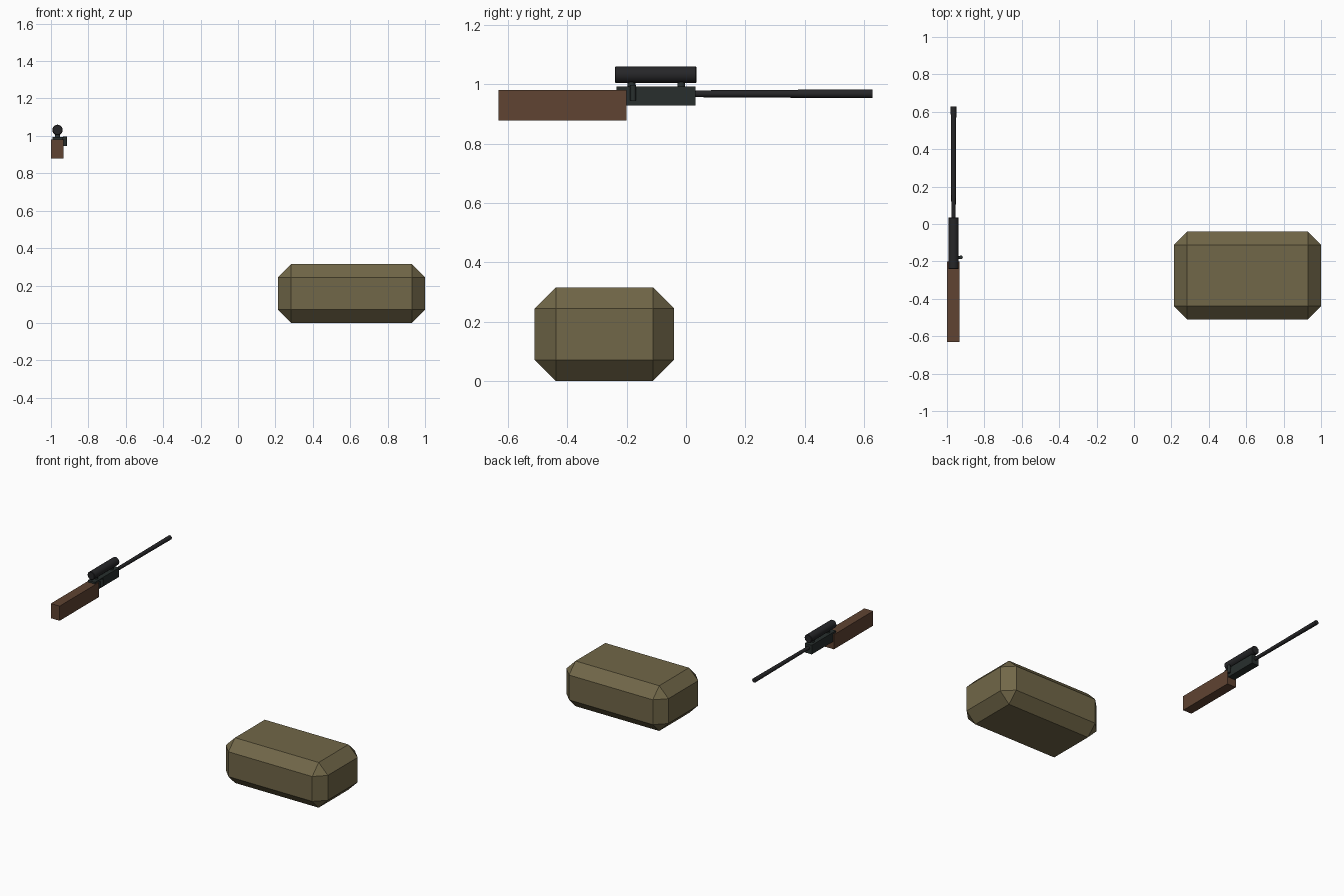
import bpy, math
from mathutils import Vector

if "Cube" in bpy.data.objects:
    bpy.data.objects.remove(bpy.data.objects["Cube"])


def material(name, rgb):
    m = bpy.data.materials.new(name)
    m.diffuse_color = (*rgb, 1)
    m.use_nodes = True
    m.node_tree.nodes["Principled BSDF"].inputs["Base Color"].default_value = m.diffuse_color
    return m


CANVAS = material("olive canvas", (0.165, 0.135, 0.065))
WOOD = material("brown wood", (0.115, 0.057, 0.032))
BLACK = material("blued black", (0.019, 0.019, 0.021))
STEEL = material("dark steel", (0.021, 0.028, 0.027))
RX = -0.965  # rifle centre line


def bevel(ob, width):
    mod = ob.modifiers.new("chamfer", 'BEVEL')
    mod.width = width
    mod.segments = 1
    mod.limit_method = 'ANGLE'
    mod.angle_limit = math.radians(40)


def box(name, lo, hi, mat):
    lo, hi = Vector(lo), Vector(hi)
    bpy.ops.mesh.primitive_cube_add(size=1, location=(lo + hi) / 2)
    ob = bpy.context.object
    ob.name = name
    ob.scale = hi - lo
    bpy.ops.object.transform_apply(location=False, rotation=False, scale=True)
    ob.data.materials.append(mat)
    return ob


def rod(name, a, b, r1, r2, mat, sides=16):
    a, b = Vector(a), Vector(b)
    bpy.ops.mesh.primitive_cone_add(vertices=sides, radius1=r1, radius2=r2,
                                    depth=(b - a).length, location=(a + b) / 2)
    ob = bpy.context.object
    ob.name = name
    ob.rotation_euler = (b - a).to_track_quat('Z', 'Y').to_euler()
    bpy.ops.object.shade_smooth_by_angle(angle=math.radians(35))
    ob.data.materials.append(mat)
    return ob


# Chamfered pack
pack = box("pack", (0.213, -0.51, 0), (1.0, -0.04, 0.315), CANVAS)
bevel(pack, 0.071)

# Rifle body
box("stock", (-1.0, -0.632, 0.878), (-0.932, -0.2, 0.98), WOOD)
box("receiver", (RX - 0.027, -0.235, 0.929), (RX + 0.027, 0.032, 0.993), STEEL)
rod("barrel", (RX, 0.02, 0.968), (RX, 0.629, 0.968), 0.0115, 0.015, BLACK)

# Scope on two mounts
scope = rod("scope", (RX, -0.24, 1.032), (RX, 0.035, 1.032), 0.028, 0.028, BLACK, 20)
bevel(scope, 0.003)
for name, y in (("rear_mount", -0.184), ("front_mount", -0.016)):
    rod(name, (RX, y, 0.985), (RX, y, 1.015), 0.013, 0.013, STEEL)

# Bolt arm and its turned-down handle
rod("bolt_arm", (RX + 0.02, -0.18, 0.985), (-0.923, -0.18, 0.985), 0.008, 0.008, STEEL, 12)
rod("bolt_handle", (-0.925, -0.178, 0.945), (-0.925, -0.178, 0.998), 0.010, 0.010, STEEL, 12)
